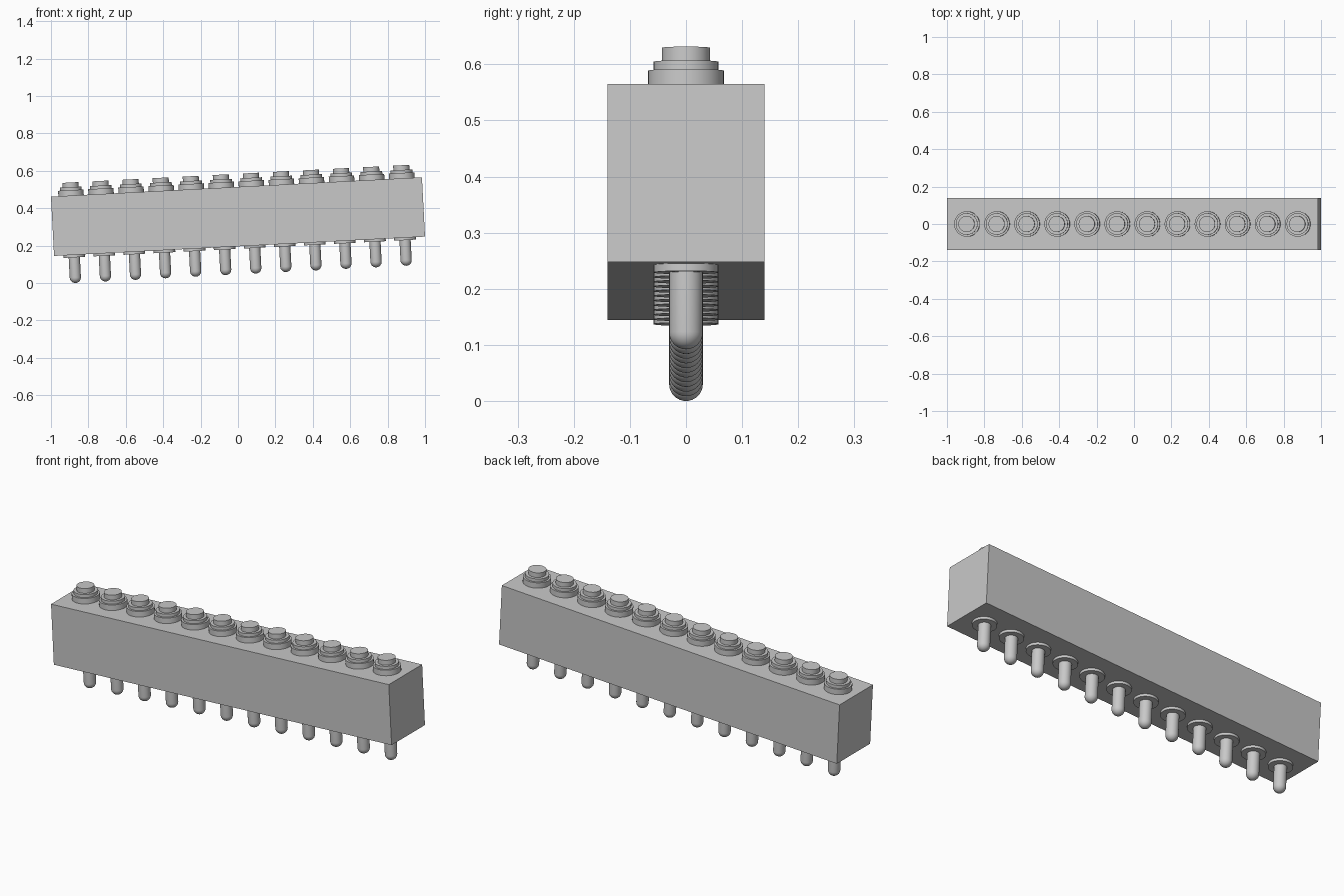
import bpy, bmesh, math
from mathutils import Matrix, Vector

cube = bpy.data.objects.get("Cube")
if cube:
    bpy.data.objects.remove(cube, do_unlink=True)

LENGTH, DEPTH, HEIGHT = 1.986, 0.28, 0.3175
PINS, PITCH, SIDES = 12, 0.161, 32
TOP, BOTTOM = HEIGHT / 2, -HEIGHT / 2
# The whole strip leans up towards its left end
TILT = Matrix.Translation((0, 0, 0.355)) @ Matrix.Rotation(math.radians(-2.98), 4, 'Y')

grey = bpy.data.materials.new("plain grey")
grey.use_nodes = True
grey.diffuse_color = (0.58, 0.58, 0.58, 1)
grey.node_tree.nodes["Principled BSDF"].inputs["Base Color"].default_value = grey.diffuse_color


def finish(bm, name):
    """Turn a bmesh into a grey mesh."""
    bmesh.ops.recalc_face_normals(bm, faces=bm.faces)
    mesh = bpy.data.meshes.new(name)
    bm.to_mesh(mesh)
    bm.free()
    mesh.materials.append(grey)
    return mesh


def lathe(name, profile):
    """Spin a (radius, height) profile around the vertical axis."""
    bm = bmesh.new()
    verts = [bm.verts.new((r, 0, z)) for r, z in profile]
    edges = [bm.edges.new(pair) for pair in zip(verts, verts[1:])]
    bmesh.ops.spin(bm, geom=verts + edges, axis=(0, 0, 1), cent=(0, 0, 0),
                   angle=math.tau, steps=SIDES)
    bmesh.ops.remove_doubles(bm, verts=bm.verts, dist=0.0002)
    return finish(bm, name)


def place(name, mesh, offset=(0, 0, 0)):
    obj = bpy.data.objects.new(name, mesh)
    bpy.context.collection.objects.link(obj)
    obj.matrix_world = TILT @ Matrix.Translation(Vector(offset))
    return obj


# Housing block
bm = bmesh.new()
bmesh.ops.create_cube(bm, size=1, matrix=Matrix.Diagonal((LENGTH, DEPTH, HEIGHT, 1)))
place("housing", finish(bm, "housing"))

# Stepped cap, slightly sunk into the housing
cap = lathe("cap", [(0, -0.01), (0.068, -0.01), (0.068, 0.029), (0.058, 0.029),
                    (0.058, 0.045), (0.043, 0.045), (0.043, 0.070), (0, 0.070)])

# Flanged pin with a round tip
R, TIP = 0.03, -0.1505
tip = [(R * math.cos(a), TIP + R - R * math.sin(a))
       for a in (math.pi / 2 * i / 8 for i in range(8))]
pin = lathe("pin", [(0, 0.01), (0.058, 0.01), (0.058, -0.0135), (R, -0.0135)]
            + tip + [(0, TIP)])

# Row of terminals
round_parts = []
for i in range(PINS):
    x = (i - (PINS - 1) / 2) * PITCH
    round_parts.append(place(f"cap_{i + 1}", cap, (x, 0, TOP)))
    round_parts.append(place(f"pin_{i + 1}", pin, (x, 0, BOTTOM)))

# Smooth the round walls, keep the steps sharp
bpy.ops.object.select_all(action='DESELECT')
for obj in (round_parts[0], round_parts[1]):
    obj.select_set(True)
    bpy.context.view_layer.objects.active = obj
bpy.ops.object.shade_smooth_by_angle(angle=math.radians(35))
